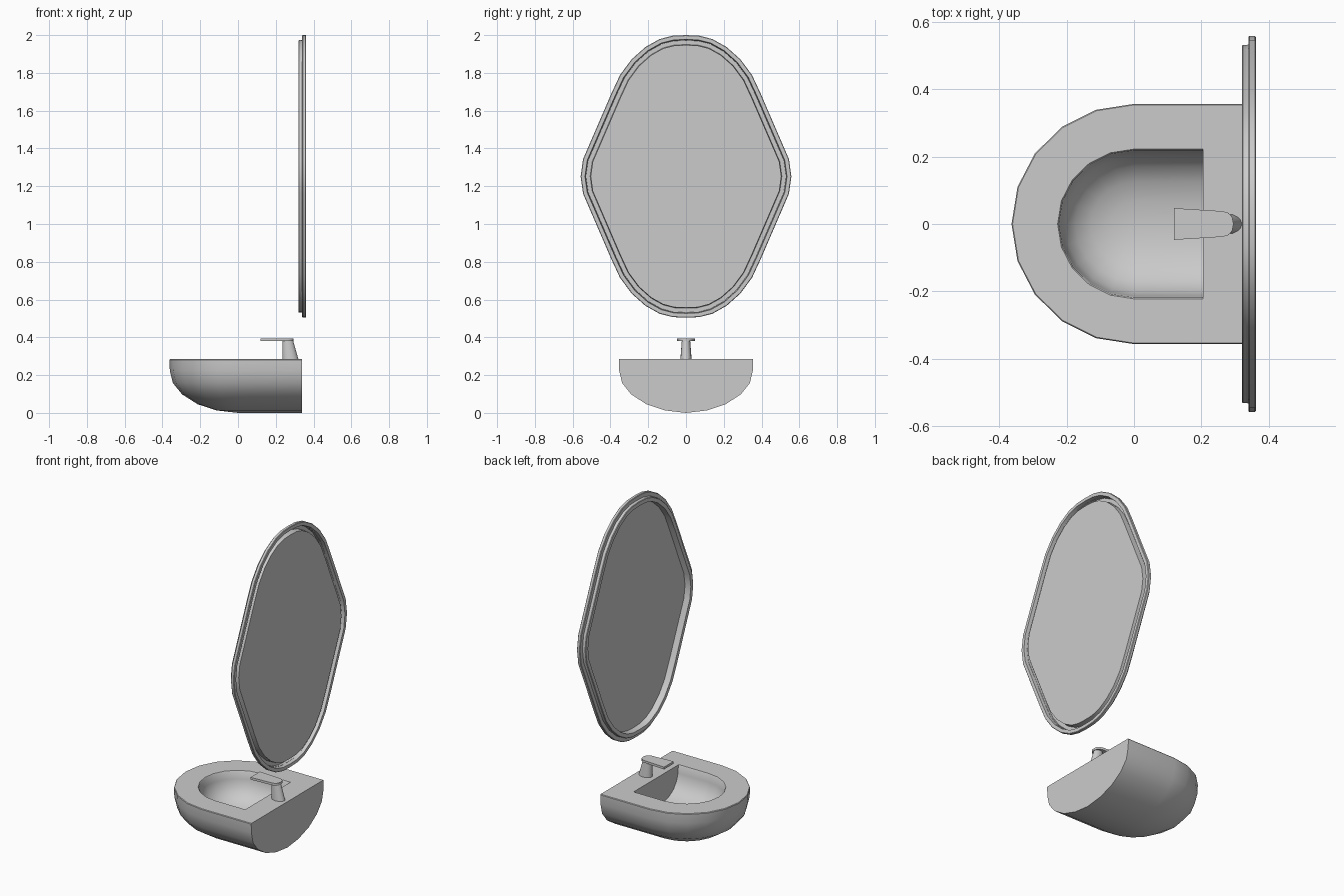
import bpy, math
from mathutils import Vector

if "Cube" in bpy.data.objects:
    bpy.data.objects.remove(bpy.data.objects["Cube"])


def make(name, verts, faces, angle=35):
    me = bpy.data.meshes.new(name)
    me.from_pydata(verts, [], faces)
    me.validate()
    ob = bpy.data.objects.new(name, me)
    bpy.context.collection.objects.link(ob)
    bpy.ops.object.select_all(action='DESELECT')
    ob.select_set(True)
    bpy.context.view_layer.objects.active = ob
    bpy.ops.object.mode_set(mode='EDIT')
    bpy.ops.mesh.select_all(action='SELECT')
    bpy.ops.mesh.remove_doubles(threshold=0.0005)
    bpy.ops.mesh.normals_make_consistent(inside=False)
    bpy.ops.object.mode_set(mode='OBJECT')
    bpy.ops.object.shade_smooth_by_angle(angle=math.radians(angle))
    return ob


def bands(rows, cols, close_rows=False, close_cols=True):
    # quads joining successive rings of points
    return [(r * cols + c, r * cols + (c + 1) % cols,
             (r + 1) % rows * cols + (c + 1) % cols, (r + 1) % rows * cols + c)
            for r in range(rows if close_rows else rows - 1)
            for c in range(cols if close_cols else cols - 1)]


# Basin: half-round front swept with a bowl section, straight sides to the back
outer = [(0, 0), (.11, .013), (.21, .046), (.29, .098), (.338, .158),
         (.354, .225), (.356, .281), (.353, .285)]
inner = [(.222, .285), (.218, .28), (.214, .235), (.2, .19), (.17, .15),
         (.125, .122), (.065, .106), (0, .101)]
section = outer + inner
n, no = len(section), len(outer)
stations = [(1, 0, 1)]
for i in range(11):
    a = math.pi / 2 + math.pi * i / 10
    stations.append((0, 1.02 * math.cos(a), math.sin(a)))
stations.append((1, 0, -1))
verts = []
for end, dx, dy in stations:
    for i, (r, z) in enumerate(section):
        back = .34 if i < no else .205
        verts.append((end * back + r * dx, r * dy, z))
faces = bands(len(stations), n, close_cols=False)
last = (len(stations) - 1) * n
faces.append([i for i in range(no)] + [last + i for i in range(no - 1, 0, -1)])
faces.append([i for i in range(no, n)] + [last + i for i in range(n - 2, no - 1, -1)])
faces.append((no - 1, no, last + no, last + no - 1))
make("basin", verts, faces)

# Tap post: leaning, tapered oval column
verts = []
for cx, rx, ry, z in [(.278, .043, .03, .28), (.263, .028, .022, .385)]:
    for i in range(16):
        a = math.tau * i / 16
        verts.append((cx + rx * math.cos(a), ry * math.sin(a), z))
make("tap_post", verts, bands(2, 16) + [tuple(range(16)), tuple(range(16, 32))])

# Tap spout: thin tapered plate with a rounded back
half = [(.118, .047), (.262, .038), (.28, .033), (.291, .02), (.295, 0)]
plan = half + [(x, -y) for x, y in half[-2::-1]]
m = len(plan)
verts = [(x, y, z) for z in (.381, .395) for x, y in plan]
make("tap_spout", verts, bands(2, m) + [tuple(range(m)), tuple(range(m, 2 * m))])

# Mirror outline: one quarter reflected into a rounded lozenge
quarter = [(.558, 0), (.545, .092), (.396, .437), (.35, .536), (.288, .62),
           (.215, .685), (.14, .727), (.07, .745), (0, .748)]
top = quarter + [(-y, z) for y, z in quarter[-2::-1]]
outline = [Vector(p) for p in top + [(y, -z) for y, z in top[-2:0:-1]]]
k = len(outline)


def inset(d, x):
    ring = []
    for i, p in enumerate(outline):
        e1 = (p - outline[i - 1]).normalized()
        e2 = (outline[(i + 1) % k] - p).normalized()
        t = (e1 + e2).normalized()
        q = p + Vector((-t.y, t.x)) * d / t.dot(e1)
        ring.append((x, q.x, q.y + 1.252))
    return ring


# Mirror frame: stepped moulding, grooved behind, deep recess in front
mould = [(0, .343), (0, .358), (.003, .361), (.023, .361), (.028, .325),
         (.05, .325), (.053, .358), (.056, .358), (.053, .32), (.03, .32),
         (.027, .323), (.027, .34), (.003, .34)]
verts = [v for d, x in mould for v in inset(d, x)]
make("mirror_frame", verts, bands(len(mould), k, close_rows=True))

# Mirror glass
make("mirror_glass", inset(.054, .358), [tuple(range(k))])
